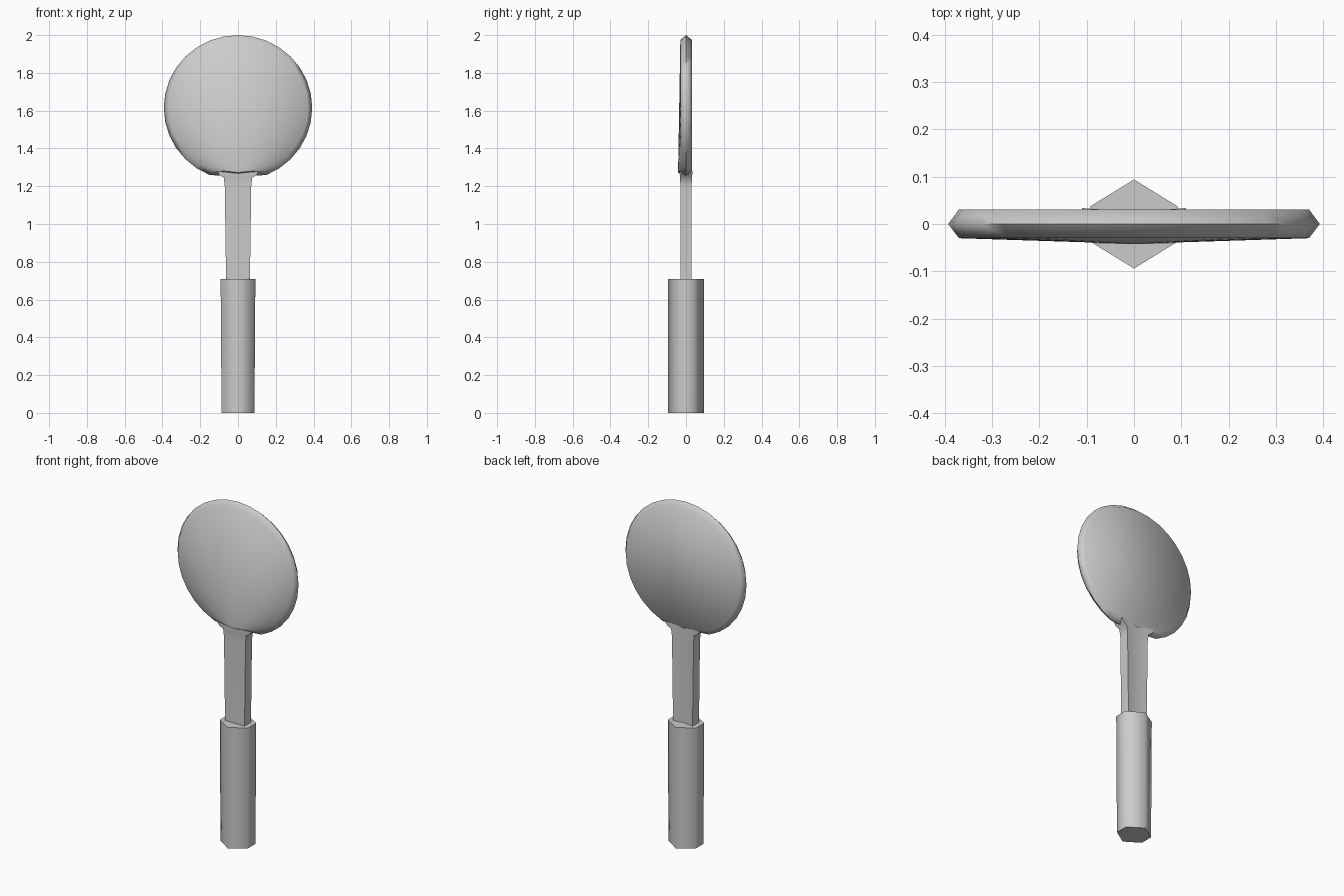
import bpy, bmesh
from math import sin, cos, tau, radians

if "Cube" in bpy.data.objects:
    bpy.data.objects.remove(bpy.data.objects["Cube"])


def finish(bm, name, angle=75):
    """Turn a bmesh into a smooth-shaded object."""
    bmesh.ops.recalc_face_normals(bm, faces=bm.faces)
    mesh = bpy.data.meshes.new(name)
    bm.to_mesh(mesh)
    bm.free()
    ob = bpy.data.objects.new(name, mesh)
    bpy.context.collection.objects.link(ob)
    bpy.ops.object.select_all(action='DESELECT')
    ob.select_set(True)
    bpy.context.view_layer.objects.active = ob
    bpy.ops.object.shade_smooth_by_angle(angle=radians(angle))
    return ob


def bridge(bm, a, b):
    n = len(a)
    for i in range(n):
        j = (i + 1) % n
        bm.faces.new((a[i], a[j], b[j], b[i]))


def loft(name, section, rows):
    """Sweep an outline upward; rows are (z, x scale, y scale)."""
    bm = bmesh.new()
    rings = [[bm.verts.new((x * sx, y * sy, z)) for x, y in section]
             for z, sx, sy in rows]
    for a, b in zip(rings, rings[1:]):
        bridge(bm, a, b)
    bm.faces.new(rings[0])
    bm.faces.new(rings[-1])
    return finish(bm, name)


# Six-sided grip, slightly wider at the top
hexagon = [(0, -1), (1, -0.4), (1, 0.4), (0, 1), (-1, 0.4), (-1, -0.4)]
loft("handle", hexagon, [(0, 0.087, 0.094), (0.71, 0.092, 0.094)])

# Flat neck with a shallow groove down the back, flaring into the head
neck = [(-1, -1), (1, -1), (1, 1), (0, 0.7), (-1, 1)]
loft("neck", neck, [(0.69, 0.063, 0.03), (1.2, 0.07, 0.03),
                    (1.245, 0.075, 0.031), (1.26, 0.1, 0.033),
                    (1.28, 0.11, 0.034)])

# Round head with a bevelled rim; front face swells toward the neck
SEG, CZ = 32, 1.615
bm = bmesh.new()
rings = []
for rx, rz, y in [(0.37, 0.36, -0.03), (0.393, 0.385, 0), (0.37, 0.36, 0.031)]:
    ring = []
    for i in range(SEG):
        a = tau * i / SEG
        yy, z = y, CZ - rz * cos(a)
        if min(i, SEG - i) <= 1:
            z += 0.018
            if y < 0:
                yy = -0.042
        ring.append(bm.verts.new((rx * sin(a), yy, z)))
    rings.append(ring)
bridge(bm, rings[0], rings[1])
bridge(bm, rings[1], rings[2])
front = rings[0]
for i in range(1, SEG - 1):
    bm.faces.new((front[0], front[i], front[i + 1]))
bm.faces.new(rings[2])
finish(bm, "head")
